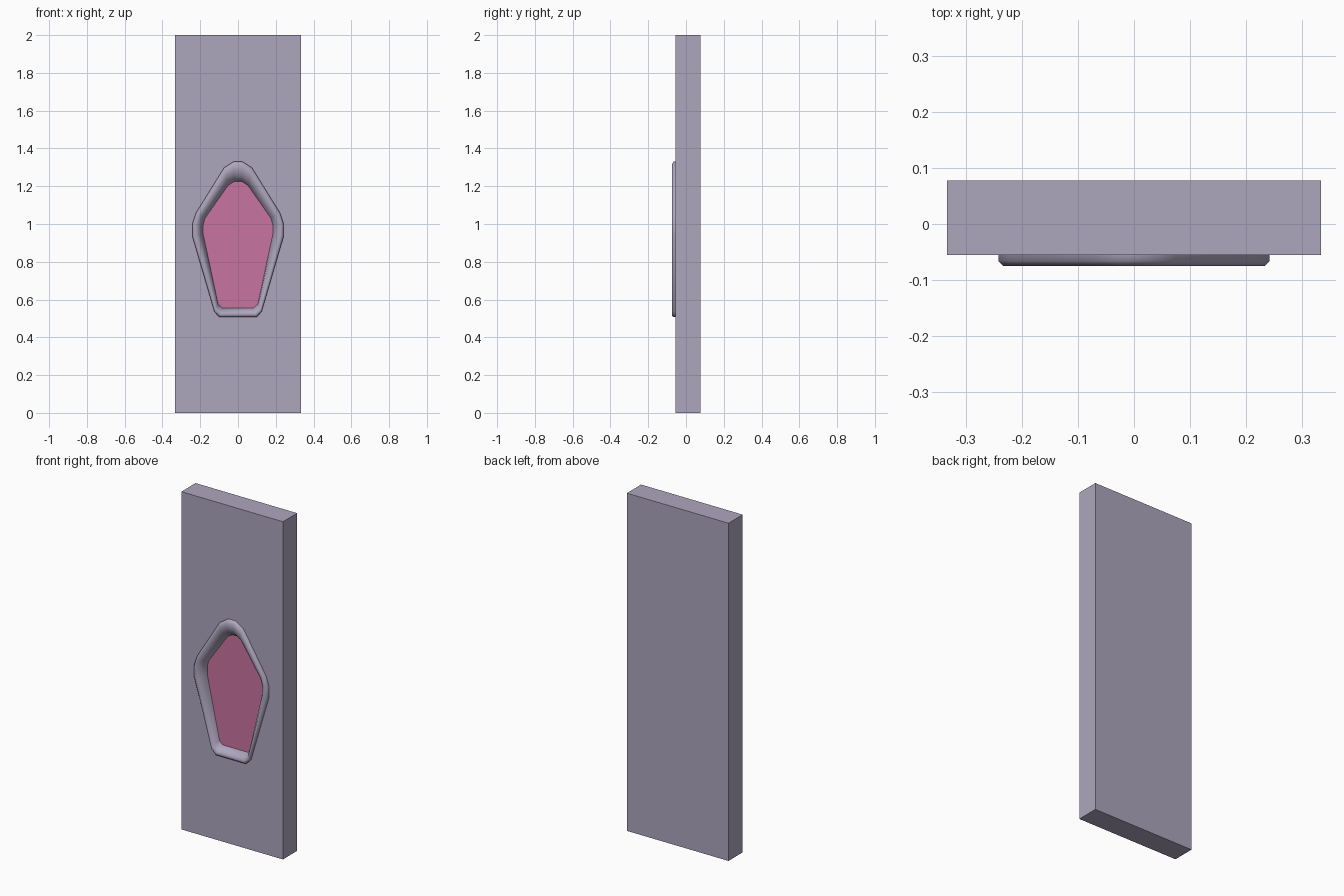
import bpy, bmesh, math

if "Cube" in bpy.data.objects:
    bpy.data.objects.remove(bpy.data.objects["Cube"])

def material(name, rgb):
    m = bpy.data.materials.new(name)
    m.diffuse_color = (*rgb, 1)
    m.use_nodes = True
    m.node_tree.nodes["Principled BSDF"].inputs["Base Color"].default_value = m.diffuse_color
    return m

lilac = material("pale lilac", (0.423, 0.381, 0.515))
pink = material("rose pink", (0.584, 0.178, 0.356))

# right halves of the outlines (x, z), top to bottom, then mirrored
def mirror(half):
    return half + [(-x, z) for x, z in reversed(half)]

outer = mirror([(0.024, 1.33), (0.074, 1.298), (0.223, 1.058), (0.242, 1.00),
                (0.242, 0.935), (0.125, 0.535), (0.098, 0.507)])
inner = mirror([(0.02, 1.225), (0.052, 1.205), (0.175, 1.03), (0.184, 0.995),
                (0.184, 0.945), (0.105, 0.575), (0.082, 0.555)])

def ring(t, y):
    return [(a + (c - a) * t, y, b + (d - b) * t)
            for (a, b), (c, d) in zip(outer, inner)]

def loft(name, rings, mat, capped=False):
    bm = bmesh.new()
    loops = [[bm.verts.new(p) for p in r] for r in rings]
    n = len(outer)
    for a, b in zip(loops, loops[1:]):
        for i in range(n):
            j = (i + 1) % n
            bm.faces.new((a[i], a[j], b[j], b[i]))
    if capped:
        bm.faces.new(loops[0])
        if len(loops) > 1:
            bm.faces.new(loops[-1])
    bmesh.ops.recalc_face_normals(bm, faces=bm.faces)
    me = bpy.data.meshes.new(name)
    bm.to_mesh(me)
    bm.free()
    me.materials.append(mat)
    ob = bpy.data.objects.new(name, me)
    bpy.context.collection.objects.link(ob)
    return ob

# door slab
bpy.ops.mesh.primitive_cube_add(size=1, location=(0, 0.0115, 1))
slab = bpy.context.object
slab.name = "slab"
slab.scale = (0.666, 0.133, 2)
bpy.ops.object.transform_apply(location=True, scale=True)
slab.data.materials.append(lilac)

# pocket behind the frame, cut into the slab
cutter = loft("pocket_cutter", [ring(0.5, -0.2), ring(0.5, -0.015)], lilac, True)
mod = slab.modifiers.new("pocket", 'BOOLEAN')
mod.operation = 'DIFFERENCE'
mod.solver = 'EXACT'
mod.object = cutter
bpy.ops.object.modifier_apply(modifier="pocket")
bpy.data.objects.remove(cutter)

# rounded frame sloping down into the pocket
frame = loft("frame", [ring(0, -0.05), ring(0, -0.066), ring(0.16, -0.075),
                       ring(0.42, -0.075), ring(0.7, -0.062),
                       ring(0.9, -0.043), ring(1, -0.022)], lilac)
# the loft is an open shell: make sure the front faces outward
bm = bmesh.new()
bm.from_mesh(frame.data)
bm.faces.ensure_lookup_table()
front = [f for f in bm.faces if abs(f.calc_center_median().y + 0.075) < 1e-4]
if front[0].normal.y > 0:
    bmesh.ops.reverse_faces(bm, faces=bm.faces)
bm.to_mesh(frame.data)
bm.free()
bpy.ops.object.select_all(action='DESELECT')
frame.select_set(True)
bpy.context.view_layer.objects.active = frame
bpy.ops.object.shade_smooth_by_angle(angle=math.radians(60))

# recessed coloured panel
loft("panel", [ring(1, -0.024), ring(1, -0.018)], pink, True)
